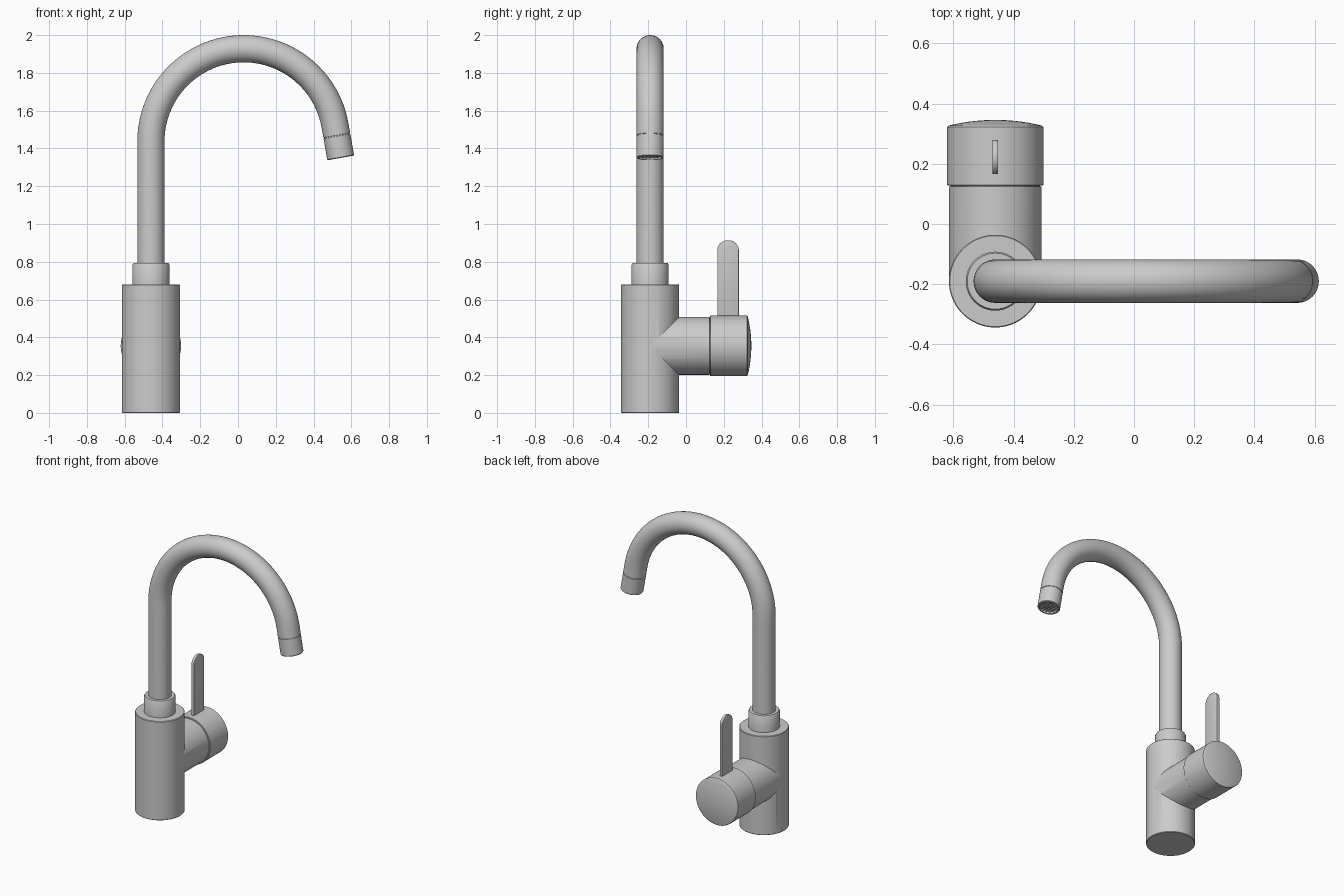
import bpy, bmesh, math
from mathutils import Vector

if "Cube" in bpy.data.objects:
    bpy.data.objects.remove(bpy.data.objects["Cube"])

CX, CY = -0.461, -0.19      # body axis
VZ = 0.355                  # valve axis height
X, Y, Z = Vector((1, 0, 0)), Vector((0, 1, 0)), Vector((0, 0, 1))


def finish(name, bm, angle=35):
    bmesh.ops.recalc_face_normals(bm, faces=bm.faces[:])
    me = bpy.data.meshes.new(name)
    bm.to_mesh(me)
    bm.free()
    ob = bpy.data.objects.new(name, me)
    bpy.context.collection.objects.link(ob)
    bpy.ops.object.select_all(action='DESELECT')
    ob.select_set(True)
    bpy.context.view_layer.objects.active = ob
    bpy.ops.object.shade_smooth_by_angle(angle=math.radians(angle))
    return ob


def sweep(name, stations, n=64):
    """Skin round sections given as (centre, direction, radius)."""
    bm = bmesh.new()
    rings = []
    for c, d, r in stations:
        u = X if abs(d.y) > 0.5 else Y
        v = d.cross(u)
        rings.append([bm.verts.new(c + r * (math.cos(a) * u + math.sin(a) * v))
                      for a in (2 * math.pi * i / n for i in range(n))])
    for a, b in zip(rings, rings[1:]):
        for i in range(n):
            j = (i + 1) % n
            bm.faces.new((a[i], a[j], b[j], b[i]))
    bm.faces.new(rings[0])
    bm.faces.new(rings[-1])
    return finish(name, bm)


def lathe(name, origin, axis, profile, n=64):
    return sweep(name, [(origin + axis * h, axis, r) for r, h in profile], n)


base = Vector((CX, CY, 0))
valve = Vector((CX, 0, VZ))

# Main body with the side valve pipe merged in
body = lathe("body", base, Z, [(0.151, 0), (0.154, 0.003), (0.154, 0.677), (0.151, 0.68)], 96)
pipe = lathe("valve_pipe", valve, Y, [(0.1535, CY), (0.1535, 0.124), (0.148, 0.126), (0.148, 0.15)], 96)
mod = body.modifiers.new("join_pipe", 'BOOLEAN')
mod.operation, mod.solver, mod.object = 'UNION', 'EXACT', pipe
bpy.context.view_layer.objects.active = body
bpy.ops.object.modifier_apply(modifier=mod.name)
bpy.data.objects.remove(pipe)
bpy.ops.object.select_all(action='DESELECT')
body.select_set(True)
bpy.ops.object.shade_smooth_by_angle(angle=math.radians(35))

# Collar under the spout
lathe("collar", base, Z, [(0.098, 0.67), (0.098, 0.785), (0.093, 0.793), (0.07, 0.793)])

# Valve cap with shallow domed face
dome = [(0.155 * math.cos(t), 0.327 + 0.019 * math.sin(t) ** 2)
        for t in (math.pi / 2 * i / 10 for i in range(10))]
lathe("valve_cap", valve, Y, [(0.148, 0.128), (0.158, 0.128), (0.16, 0.13), (0.16, 0.322)] + dome, 96)

# Spout: upright, arc, straight tip with seam and hollow outlet
R, AX, AZ, TR = 0.491, 0.030, 1.437, 0.072
stations = [(Vector((CX, CY, 0.78)), Z, TR)]
STEPS = 48
for i in range(STEPS + 1):
    a = math.radians(180 - 170 * i / STEPS)
    stations.append((Vector((AX + R * math.cos(a), CY, AZ + R * math.sin(a))),
                     Vector((math.sin(a), 0, -math.cos(a))), TR))
end, tip_dir, _ = stations[-1]
for dist, r in [(0.053, TR), (0.054, 0.069), (0.058, 0.069), (0.059, TR), (0.171, TR),
                (0.175, 0.069), (0.175, 0.060), (0.145, 0.060)]:
    stations.append((end + tip_dir * dist, tip_dir, r))
sweep("spout", stations, 48)

# Aerator grille inside the outlet
side = tip_dir.cross(Y)
centre = end + tip_dir * 0.162
bm = bmesh.new()
for along, across in ((Y, side), (side, Y)):
    for k in range(-2, 3):
        off = k * 0.02
        half = math.sqrt(0.061 ** 2 - off ** 2)
        geo = bmesh.ops.create_cube(bm, size=1)
        for v in geo["verts"]:
            p = v.co.copy()
            v.co = (centre + along * p.x * 2 * half + across * (off + p.y * 0.005)
                    + tip_dir * p.z * 0.01)
finish("aerator_grille", bm)

# Flat lever handle with rounded top
HY, HW, HT = 0.2225, 0.057, 0.0095
outline = [(HY - HW, 0.48), (HY + HW, 0.48)]
outline += [(HY + HW * math.cos(t), 0.863 + 0.051 * math.sin(t))
            for t in (math.pi * i / 24 for i in range(25))]
bm = bmesh.new()
face = bm.faces.new([bm.verts.new((CX - HT, y, z)) for y, z in outline])
ext = bmesh.ops.extrude_face_region(bm, geom=[face])
for v in ext["geom"]:
    if isinstance(v, bmesh.types.BMVert):
        v.co.x += 2 * HT
rim = [e for e in bm.edges if abs(e.verts[0].co.x - e.verts[1].co.x) < 1e-6]
bmesh.ops.bevel(bm, geom=rim, offset=0.002, segments=2, affect='EDGES', profile=0.5)
finish("lever_handle", bm)
